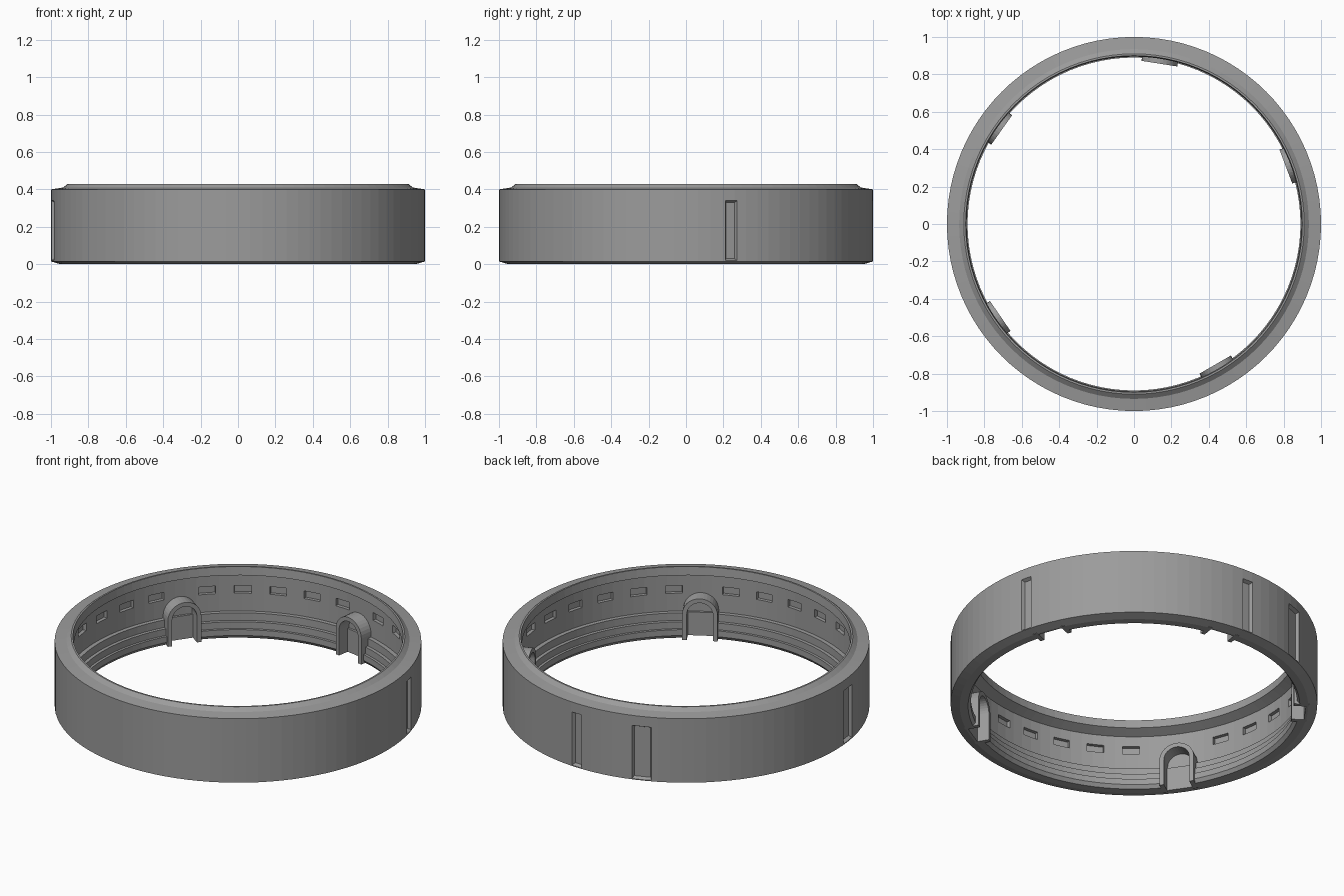
import bpy, bmesh, math
from mathutils import Matrix

cube = bpy.data.objects.get("Cube")
if cube:
    bpy.data.objects.remove(cube, do_unlink=True)

stone = bpy.data.materials.new("grey_stone")
stone.use_nodes = True
grey = (0.33, 0.33, 0.33, 1)
stone.diffuse_color = grey
stone.node_tree.nodes["Principled BSDF"].inputs["Base Color"].default_value = grey

SEGMENTS = 96
ARCH_ANGLES = (20.7, 81, 144.6, 214.5, 300)
WINDOW_ROWS = ((36, 4), (88, 5), (153, 5), (231, 6), (309, 6))  # first angle, count
WINDOW_STEP = 11.8
GROOVES = ((14, 0.033), (88.4, 0.033), (111, 0.056), (187, 0.052))  # angle, half width


def finish(name, bm):
    bmesh.ops.recalc_face_normals(bm, faces=bm.faces)
    mesh = bpy.data.meshes.new(name)
    bm.to_mesh(mesh)
    bm.free()
    mesh.materials.append(stone)
    obj = bpy.data.objects.new(name, mesh)
    bpy.context.collection.objects.link(obj)
    return obj


def prism(bm, inner, outer, near, far, angle):
    """Radial prism between two outlines of (sideways, height) points."""
    turn = Matrix.Rotation(math.radians(angle), 4, "Z")
    a = [bm.verts.new((near, u, z)) for u, z in inner]
    b = [bm.verts.new((far, u, z)) for u, z in outer]
    bm.faces.new(a)
    bm.faces.new(b[::-1])
    for i in range(len(a)):
        j = (i + 1) % len(a)
        bm.faces.new((a[i], b[i], b[j], a[j]))
    bmesh.ops.transform(bm, matrix=turn, verts=a + b)


def rect(half, low, high):
    return [(-half, low), (half, low), (half, high), (-half, high)]


def arch(half, spring, base, steps=16):
    arc = [(half * math.cos(math.pi * i / steps), spring + half * math.sin(math.pi * i / steps))
           for i in range(steps + 1)]
    return [(half, base)] + arc + [(-half, base)]


def cut(target, cutter):
    mod = target.modifiers.new("cut", "BOOLEAN")
    mod.operation = "DIFFERENCE"
    mod.solver = "EXACT"
    mod.object = cutter
    bpy.context.view_layer.objects.active = target
    bpy.ops.object.modifier_apply(modifier=mod.name)
    bpy.data.objects.remove(cutter, do_unlink=True)


# Ring wall: stepped inner ledges, overhanging lip, chamfered rim
profile = [(1, 0.015), (1, 0.4), (0.935, 0.41), (0.91, 0.43), (0.9, 0.43),
           (0.895, 0.38), (0.95, 0.355), (0.95, 0.14), (0.925, 0.14), (0.925, 0.095),
           (0.905, 0.095), (0.905, 0.055), (0.89, 0.055), (0.89, 0.02), (0.905, 0), (0.95, 0)]
bm = bmesh.new()
rings = []
for i in range(SEGMENTS):
    t = 2 * math.pi * i / SEGMENTS
    rings.append([bm.verts.new((r * math.cos(t), r * math.sin(t), z)) for r, z in profile])
for i, ring in enumerate(rings):
    after = rings[(i + 1) % SEGMENTS]
    for k in range(len(profile)):
        m = (k + 1) % len(profile)
        bm.faces.new((ring[k], after[k], after[m], ring[m]))
wall = finish("ring_wall", bm)

# Window recesses on the inside
bm = bmesh.new()
for first, count in WINDOW_ROWS:
    for i in range(count):
        shape = rect(0.047, 0.247, 0.293)
        prism(bm, shape, shape, 0.93, 0.97, first + i * WINDOW_STEP)
cut(wall, finish("window_cutter", bm))

# Bevelled upright grooves on the outside
bm = bmesh.new()
for angle, half in GROOVES:
    prism(bm, rect(half - 0.01, 0.03, 0.33), rect(half + 0.01, 0.01, 0.35), 0.98, 1.02, angle)
cut(wall, finish("groove_cutter", bm))

# Arched niches cut through the ledges
bm = bmesh.new()
for angle in ARCH_ANGLES:
    niche = arch(0.072, 0.155, -0.05)
    prism(bm, niche, niche, 0.8, 0.935, angle)
cut(wall, finish("niche_cutter", bm))

# Arch frames standing proud of the ledges
for number, angle in enumerate(ARCH_ANGLES, 1):
    bm = bmesh.new()
    frame = arch(0.097, 0.155, 0) + arch(0.072, 0.155, 0)[::-1]
    prism(bm, frame, frame, 0.868, 0.952, angle)
    finish(f"arch_frame_{number}", bm)
